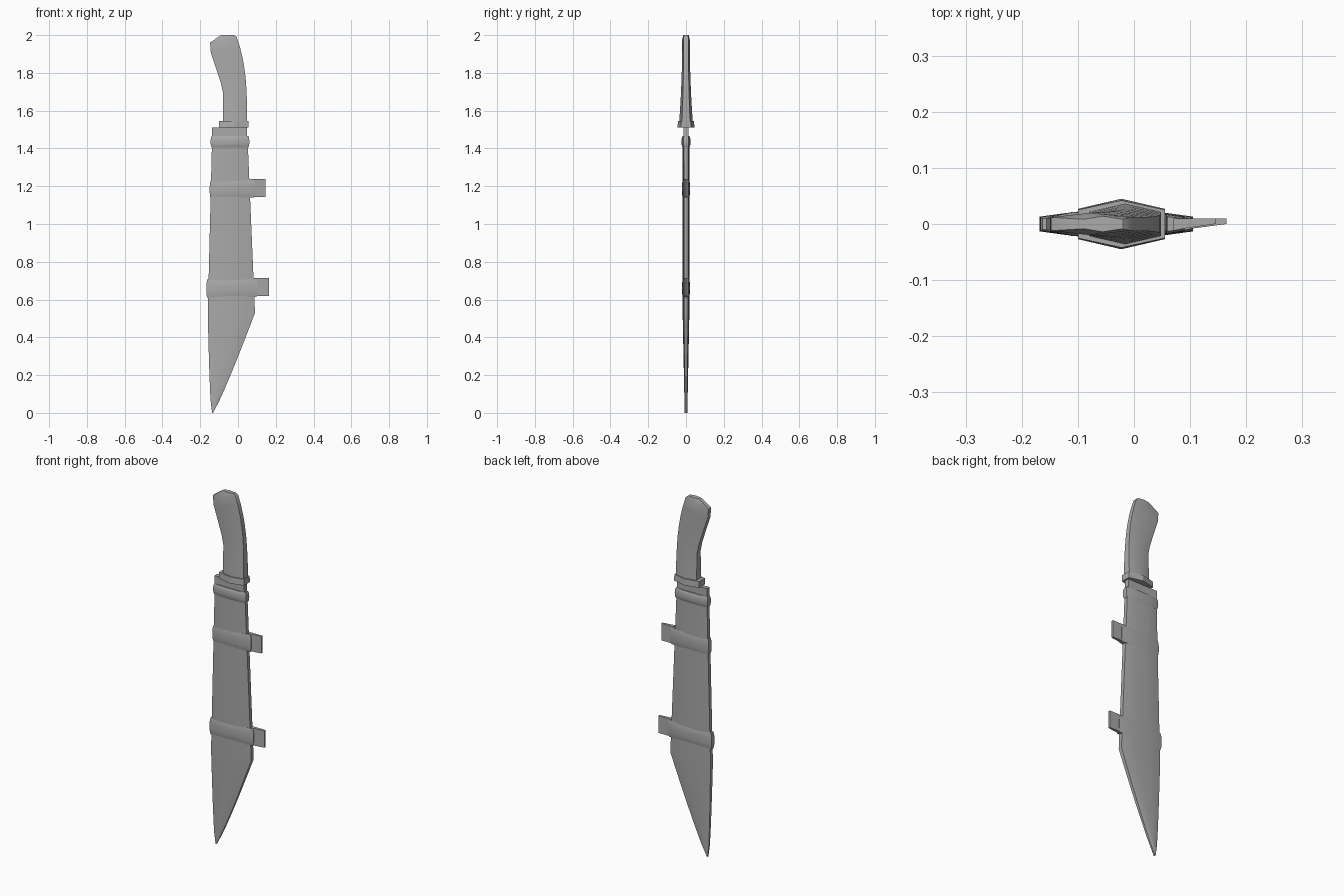
import bpy
import bmesh
import math

default_cube = bpy.data.objects.get("Cube")
if default_cube:
    bpy.data.objects.remove(default_cube, do_unlink=True)

# One plain colour for every part
colour = (0.4, 0.4, 0.4, 1)
grey = bpy.data.materials.new("plain grey")
grey.use_nodes = True
grey.diffuse_color = colour
grey.node_tree.nodes["Principled BSDF"].inputs["Base Color"].default_value = colour


def skin(name, rings, smooth_degrees):
    """Join rings of points into a closed solid."""
    bm = bmesh.new()
    rows = [[bm.verts.new(point) for point in ring] for ring in rings]
    count = len(rows[0])
    for lower, upper in zip(rows, rows[1:]):
        for i in range(count):
            j = (i + 1) % count
            bm.faces.new((lower[i], lower[j], upper[j], upper[i]))
    bm.faces.new(rows[0][::-1])
    bm.faces.new(rows[-1])
    bmesh.ops.recalc_face_normals(bm, faces=bm.faces)
    mesh = bpy.data.meshes.new(name)
    bm.to_mesh(mesh)
    bm.free()
    mesh.materials.append(grey)
    part = bpy.data.objects.new(name, mesh)
    bpy.context.collection.objects.link(part)
    bpy.ops.object.select_all(action="DESELECT")
    part.select_set(True)
    bpy.context.view_layer.objects.active = part
    bpy.ops.object.shade_smooth_by_angle(angle=math.radians(smooth_degrees))


def section(steps, z, left, right, depth, slant=0):
    """Lens-shaped ring with blunt ends; slant raises its right end."""
    front, back = [], []
    for i in range(steps + 1):
        across = i / steps
        y = depth * (1 - 0.4 * abs(2 * across - 1) ** 3)
        x = left + (right - left) * across
        height = z + slant * across
        front.append((x, -y, height))
        back.append((x, y, height))
    return front + back[::-1]


def padded_band(name, z, height, left, right, depth, slant=0):
    """Ring around the sheath that bulges at mid height."""
    rings = []
    steps = 6
    for i in range(steps + 1):
        rise = i / steps
        bulge = math.sin(math.pi * rise) ** 0.5
        inset = 0.005 * (1 - bulge)
        rings.append(section(steps, z + height * rise, left + inset, right - inset,
                             depth * (0.75 + 0.25 * bulge), slant))
    skin(name, rings, 50)


# Grip: straight at the guard, then bending towards the spine side
grip_rings = []
grip_steps = 8
for i in range(grip_steps + 1):
    s = i / grip_steps
    left = max(-0.148, -0.08 - 0.14 * max(0, s - 0.42))
    right = 0.048 - 0.055 * s ** 3
    depth = 0.02 + 0.016 * (1 - s) ** 2
    grip_rings.append(section(2, 1.54 + 0.42 * s, left, right, depth, 0.03 * s))
# Small flat on top of the pommel
grip_rings.append(section(2, 2, -0.09, -0.02, 0.014))
skin("grip", grip_rings, 35)

# Six-sided guard and the bare strip of blade under it
skin("guard", [section(2, 1.51, -0.1, 0.055, 0.045),
               section(2, 1.545, -0.1, 0.055, 0.042)], 25)
skin("blade_root", [section(1, z, -0.138, 0.047, 0.02) for z in (1.43, 1.51)], 25)

# Sheath: the point sweeps out from the spine, then the body narrows upward
sheath_rings = []
sheath_steps = 8
for i in range(sheath_steps + 1):
    s = i / sheath_steps
    sheath_rings.append(section(6, 0.53 * s, -0.137 - 0.023 * s ** 0.5,
                                -0.132 + 0.222 * s ** 0.9, 0.007 + 0.011 * s))
sheath_rings.append(section(6, 1.42, -0.138, 0.052, 0.018))
skin("sheath", sheath_rings, 35)
padded_band("sheath_throat", 1.405, 0.06, -0.145, 0.06, 0.024)

# Two straps, each a padded loop with a flat tab
for name, z, left, right, tip in (("upper", 1.135, -0.15, 0.09, 0.145),
                                  ("lower", 0.61, -0.168, 0.105, 0.165)):
    padded_band(name + "_strap", z, 0.095, left, right, 0.022, 0.005)
    tab_rings = []
    for x, y in ((right - 0.02, -0.012), (right, -0.008), (tip, 0)):
        low, high = z + 0.008, z + 0.104
        tab_rings.append([(x, y, low), (x, 0.01, low), (x, 0.01, high), (x, y, high)])
    skin(name + "_strap_tab", tab_rings, 35)
